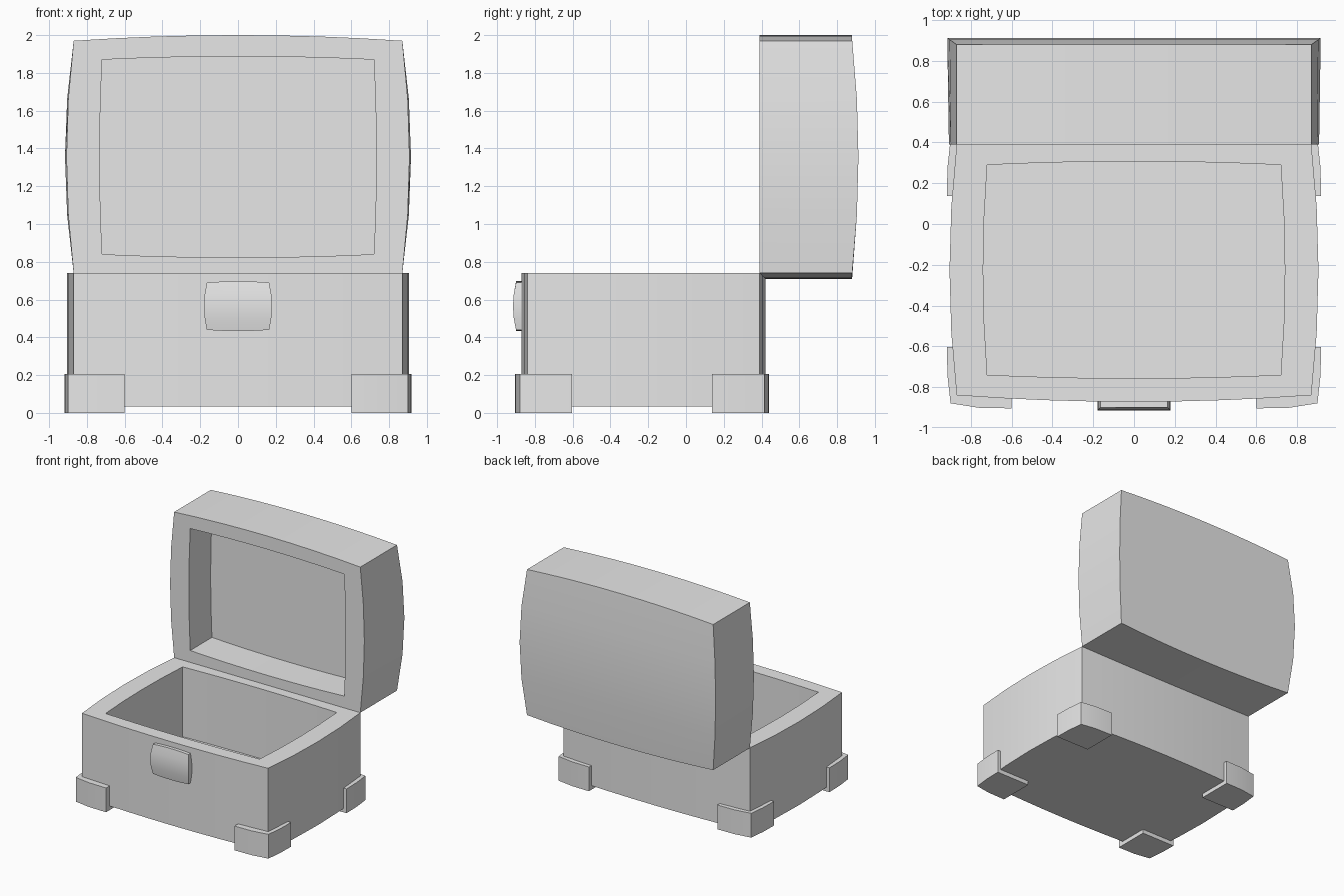
import bpy, bmesh, math

cube = bpy.data.objects.get("Cube")
if cube:
    bpy.data.objects.remove(cube, do_unlink=True)

grey = bpy.data.materials.new("plain_grey")
grey.use_nodes = True
grey.diffuse_color = (0.8, 0.8, 0.8, 1)
grey.node_tree.nodes["Principled BSDF"].inputs["Base Color"].default_value = (0.8, 0.8, 0.8, 1)

NX, NY = 8, 4  # segments along the long and short edges


def finish(bm, name, location=(0, 0, 0), tilt=0):
    bmesh.ops.recalc_face_normals(bm, faces=bm.faces)
    mesh = bpy.data.meshes.new(name)
    bm.to_mesh(mesh)
    bm.free()
    mesh.materials.append(grey)
    obj = bpy.data.objects.new(name, mesh)
    bpy.context.collection.objects.link(obj)
    obj.location = location
    obj.rotation_euler.x = math.radians(tilt)
    bpy.ops.object.select_all(action='DESELECT')
    obj.select_set(True)
    bpy.context.view_layer.objects.active = obj
    bpy.ops.object.shade_smooth_by_angle(angle=math.radians(30))
    return obj


def bulged_loop(hx, hy, bx, by):
    """Rectangle with outward bowed edges, counter-clockwise from the -x -y corner."""
    us = [-1 + 2 * i / NX for i in range(NX)]
    vs = [-1 + 2 * i / NY for i in range(NY)]
    half = [(u * hx, -hy - by * (1 - u * u)) for u in us]
    half += [(hx + bx * (1 - v * v), v * hy) for v in vs]
    return half + [(-x, -y) for x, y in half]


def bridge(bm, a, b):
    for i in range(len(a)):
        j = (i + 1) % len(a)
        bm.faces.new((a[i], a[j], b[j], b[i]))


def bulged_box(name, size, bulge, height, crown=0, flare=0, cavity=None, **place):
    """Box hanging below z = 0 with bowed sides, a crowned far face and an optional cavity."""
    bm = bmesh.new()
    (hx, hy), (bx, by) = size, bulge
    rim = [bm.verts.new((x, y, 0)) for x, y in bulged_loop(hx, hy, bx, by)]
    far = [bm.verts.new((x, y, -height - crown * max(0, 1 - (y / hy) ** 2)))
           for x, y in bulged_loop(hx, hy, bx + flare, by)]
    bridge(bm, rim, far)

    # far face: strips running across x
    right = far[NX:NX + NY + 1]
    left = [far[(-k) % len(far)] for k in range(NY + 1)]
    for k in range(NY):
        strip = [left[k], right[k], right[k + 1], left[k + 1]]
        if k == 0:
            strip[1:1] = far[1:NX]
        if k == NY - 1:
            strip[3:3] = far[NX + NY + 1:2 * NX + NY]
        bm.faces.new(strip)

    # rim and cavity
    if cavity:
        ihx, ihy, ibx, iby, depth = cavity
        points = bulged_loop(ihx, ihy, ibx, iby)
        lip = [bm.verts.new((x, y, 0)) for x, y in points]
        floor = [bm.verts.new((x, y, -depth)) for x, y in points]
        bridge(bm, rim, lip)
        bridge(bm, lip, floor)
        bm.faces.new(floor)
    else:
        bm.faces.new(rim)
    return finish(bm, name, **place)


def corner_foot(name, sx, sy):
    """Solid pad under the corner with an L-shaped guard wrapping the body."""
    bm = bmesh.new()
    mid_y, top, ledge = -0.2325, 0.205, 0.06

    def row(points, z):
        return [bm.verts.new((sx * x, mid_y + sy * y, z)) for x, y in points]

    outer = [(0.6, -0.672), (0.76, -0.669), (0.9, -0.647), (0.915, -0.51), (0.918, -0.37)]
    inner = [(0.82, -0.37), (0.82, -0.56), (0.6, -0.56)]
    ob, ot = row(outer, 0), row(outer, top)
    qt, ql = row(inner, top), row(inner, ledge)
    cb, cl = row([(0.6, -0.37)], 0) + row([(0.6, -0.37)], ledge)
    for lo, hi in ((ob, ot), (ql, qt)):
        for i in range(len(lo) - 1):
            bm.faces.new((lo[i], lo[i + 1], hi[i + 1], hi[i]))
    bm.faces.new(ot + qt)
    bm.faces.new(ob + [cb])
    bm.faces.new(ql + [cl])
    bm.faces.new((ob[0], ot[0], qt[2], ql[2], cl, cb))
    bm.faces.new((ob[4], cb, cl, ql[0], qt[0], ot[4]))
    return finish(bm, name)


# Body and the open lid, upright on the back edge
bulged_box("chest_body", (0.87, 0.615), (0.035, 0.032), 0.705,
           cavity=(0.72, 0.515, 0.02, 0.017, 0.59), location=(0, -0.225, 0.74))
bulged_box("chest_lid", (0.87, 0.615), (0.038, 0.03), 0.49, crown=0.033, flare=0.008,
           cavity=(0.72, 0.515, 0.012, 0.017, 0.29), location=(0, 0.39, 1.355), tilt=90)

# Latch plate on the front
bulged_box("front_latch", (0.165, 0.125), (0.015, 0.007), 0.05, crown=0.016,
           location=(0, -0.85, 0.565), tilt=-90)

# Corner feet
for sx, side in ((1, "left"), (-1, "right")):
    for sy, end in ((1, "front"), (-1, "back")):
        corner_foot(f"{end}_{side}_foot", sx, sy)
